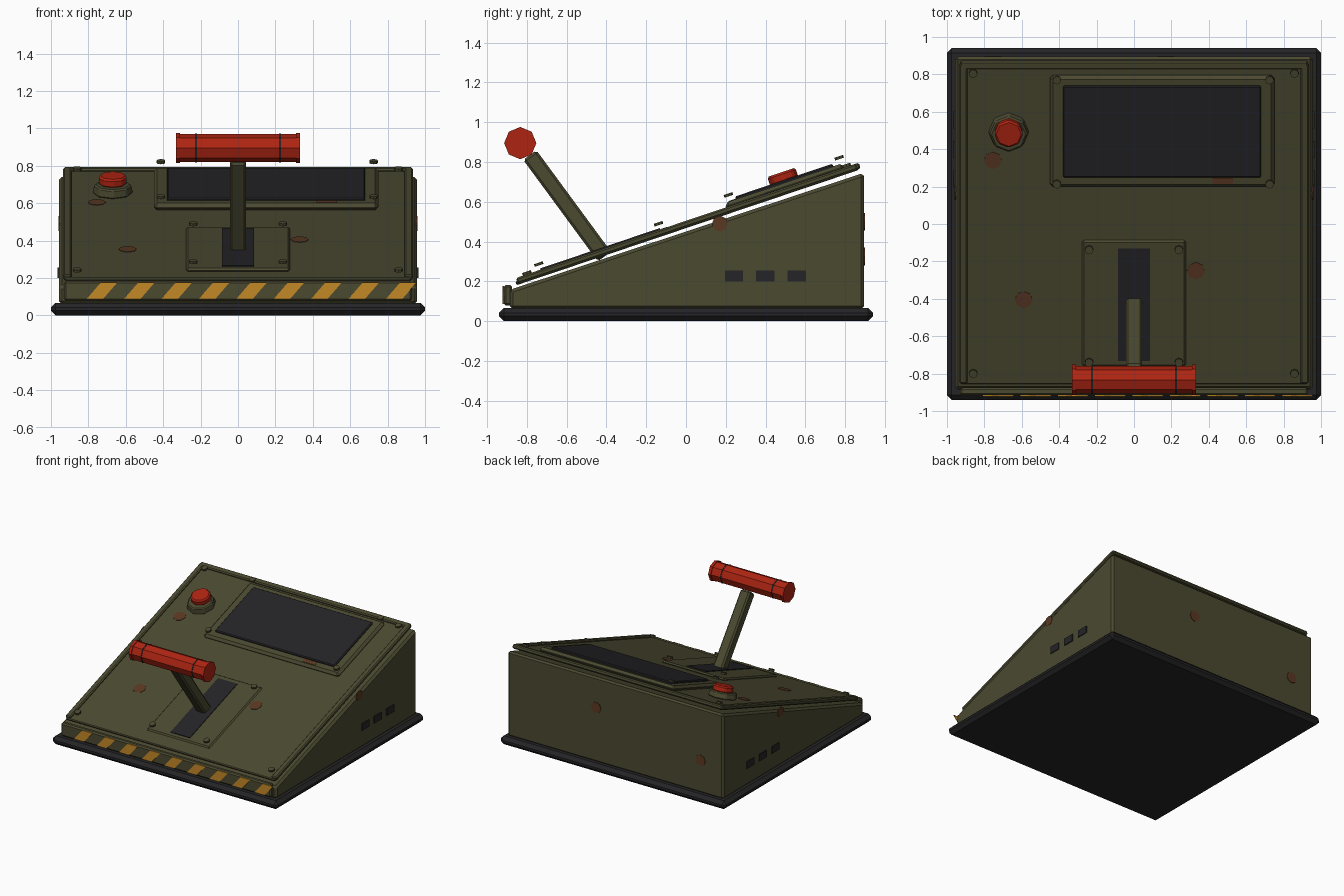
import bpy, bmesh, math
from mathutils import Matrix, Vector

cube = bpy.data.objects.get("Cube")
if cube:
    bpy.data.objects.remove(cube, do_unlink=True)


def material(name, r, g, b):
    m = bpy.data.materials.new(name)
    m.use_nodes = True
    m.diffuse_color = (r, g, b, 1)
    shader = next(n for n in m.node_tree.nodes if n.type == 'BSDF_PRINCIPLED')
    shader.inputs["Base Color"].default_value = (r, g, b, 1)
    shader.inputs["Roughness"].default_value = 0.7
    return m


GREEN = material("olive_green", .07, .067, .03)
DARK = material("dark_grey", .018, .018, .02)
RED = material("red", .42, .018, .006)
AMBER = material("amber", .55, .25, .02)
RUST = material("rust", .1, .04, .016)

# Frame of the sloped deck: x across, y up the slope, z away from it
TILT = math.radians(18.6)
DECK = Matrix.Translation((0, 0, .455)) @ Matrix.Rotation(TILT, 4, 'X')
WORLD = Matrix.Identity(4)


def finish(bm, name, mat, matrix=WORLD, bevel=0):
    bmesh.ops.recalc_face_normals(bm, faces=bm.faces)
    mesh = bpy.data.meshes.new(name)
    bm.to_mesh(mesh)
    bm.free()
    mesh.materials.append(mat)
    ob = bpy.data.objects.new(name, mesh)
    ob.matrix_world = matrix
    bpy.context.collection.objects.link(ob)
    if bevel:
        mod = ob.modifiers.new("Bevel", 'BEVEL')
        mod.width = bevel
        mod.segments = 1
        mod.limit_method = 'ANGLE'
    return ob


def box(name, mat, x, y, z, matrix=WORLD, bevel=0):
    bm = bmesh.new()
    bmesh.ops.create_cube(bm, size=1)
    for v in bm.verts:
        v.co = [(a + b) / 2 + c * (b - a) for c, (a, b) in zip(v.co, (x, y, z))]
    return finish(bm, name, mat, matrix, bevel)


def along(y, n):
    """Distance up the slope that lands at depth y when n above the deck."""
    return (y + n * math.sin(TILT)) / math.cos(TILT)


def deck_box(name, mat, x, y, n, bevel=0):
    mid = sum(n) / 2
    return box(name, mat, x, [along(v, mid) for v in y], n, DECK, bevel)


def drum(name, mat, r, depth, matrix, sides=8, r2=None, bevel=0):
    bm = bmesh.new()
    bmesh.ops.create_cone(bm, cap_ends=True, segments=sides, radius1=r,
                          radius2=r if r2 is None else r2, depth=depth)
    return finish(bm, name, mat, matrix, bevel)


def deck_drum(name, mat, x, y, n0, n1, r, **kw):
    mid = (n0 + n1) / 2
    place = DECK @ Matrix.Translation((x, along(y, mid), mid))
    return drum(name, mat, r, n1 - n0, place, **kw)


def prism(name, mat, points, offset, bevel=0):
    bm = bmesh.new()
    face = bm.faces.new([bm.verts.new(p) for p in points])
    made = bmesh.ops.extrude_face_region(bm, geom=[face])["geom"]
    bmesh.ops.translate(bm, vec=offset,
                        verts=[g for g in made if isinstance(g, bmesh.types.BMVert)])
    return finish(bm, name, mat, WORLD, bevel)


# Base plinth and wedge body
box("base", DARK, (-1, 1), (-.94, .94), (0, .067), bevel=.025)
side = [(-.885, .06), (.895, .06), (.895, .746), (-.885, .158)]
prism("body", GREEN, [(-.957, y, z) for y, z in side], (1.914, 0, 0), bevel=.016)

# Front hazard strip with slanted stripes
box("front_strip", GREEN, (-.93, .93), (-.915, -.875), (.078, .183), bevel=.01)
for i in range(9):
    x = -.81 + .2 * i
    corners = [(x, .087), (x + .088, .087), (x + .165, .176), (x + .077, .176)]
    prism("hazard_stripe", AMBER, [(a, -.914, z) for a, z in corners], (0, -.007, 0))

# Sloped deck panel and its rails
deck_box("deck_panel", GREEN, (-.925, .925), (-.855, .865), (.012, .032), bevel=.006)
for s in (-1, 1):
    deck_box("side_rail", GREEN, sorted((s * .89, s * .935)), (-.85, .86),
             (.016, .047), bevel=.008)
deck_box("back_rail", GREEN, (-.93, .93), (.83, .873), (.016, .047), bevel=.008)

# Screen
deck_box("screen_frame", GREEN, (-.45, .75), (.2, .797), (.03, .07), bevel=.018)
deck_box("screen", DARK, (-.38, .68), (.25, .74), (.06, .084), bevel=.007)

# Lever plate and slot
deck_box("lever_plate", GREEN, (-.278, .278), (-.76, -.085), (.028, .048), bevel=.01)
deck_box("lever_slot", DARK, (-.085, .085), (-.73, -.13), (.044, .054))

# Bolts at the corners of the panel, screen frame and lever plate
for xs, ys, n in (((-.86, .858), (-.8, .805), .054),
                  ((-.412, .725), (.213, .77), .102),
                  ((-.24, .24), (-.74, -.138), .077)):
    for x in xs:
        for y in ys:
            deck_drum("bolt", GREEN, x, y, n - .007, n + .007, .023)

# Push button
deck_drum("button_collar", GREEN, -.67, .487, .03, .08, .11, r2=.1, bevel=.008)
deck_drum("button", RED, -.67, .487, .075, .125, .078, bevel=.01)

# Lever arm
foot, head = Vector((0, -.41, .325)), Vector((0, -.785, .835))
axis = head - foot
arm = Matrix.Translation(foot) @ axis.to_track_quat('Z', 'Y').to_matrix().to_4x4()
box("lever_arm", GREEN, (-.043, .043), (-.041, .041), (0, axis.length), arm, bevel=.012)

# Lever grip with end flanges and dark bands
turn = Matrix.Rotation(math.pi / 2, 4, 'Y')


def grip_part(name, mat, x, width, r):
    drum(name, mat, r, width, Matrix.Translation((x, -.833, .895)) @ turn)


grip_part("grip", RED, 0, .64, .074)
for s in (-1, 1):
    grip_part("grip_flange", RED, s * .32, .022, .081)
    grip_part("grip_band", DARK, s * .225, .009, .077)

# Side vents
for s in (-1, 1):
    for y in (.195, .352, .51):
        box("side_vent", DARK, sorted((s * .95, s * .964)), (y, y + .092), (.2, .256))

# Rust patches on deck, screen frame, sides and back
for x, y in ((-.755, .34), (-.59, -.405), (.33, -.25)):
    deck_drum("deck_rust", RUST, x, y, .03, .035, .048)
deck_box("frame_rust", RUST, (.42, .53), (.215, .248), (.066, .073))
for s in (-1, 1):
    drum("side_rust", RUST, .04, .008, Matrix.Translation((s * .956, .17, .49)) @ turn)
flat = Matrix.Rotation(math.pi / 2, 4, 'X')
for x, z in ((.17, .5), (-.755, .325)):
    drum("back_rust", RUST, .045, .008, Matrix.Translation((x, .895, z)) @ flat)
